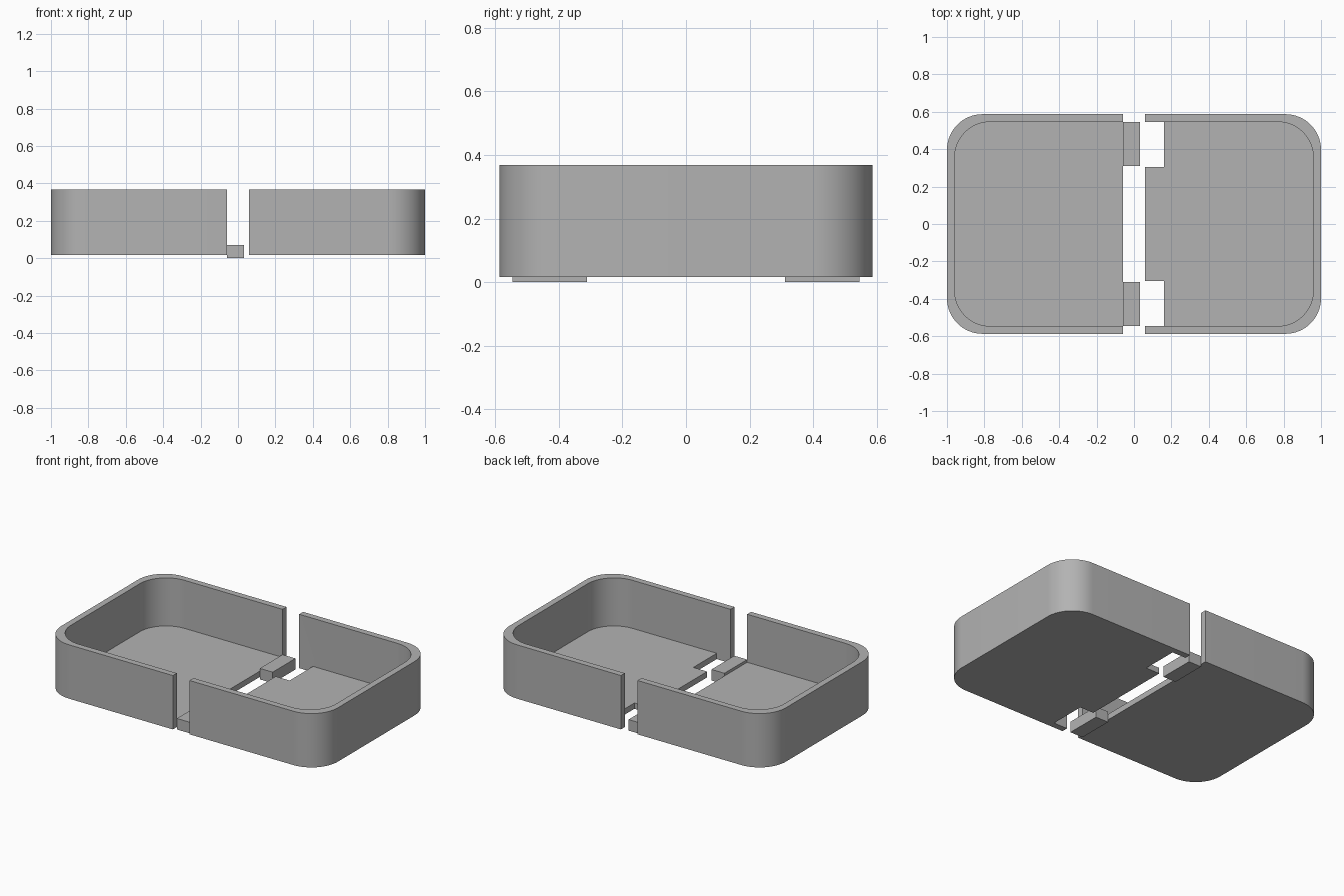
import bpy
import bmesh
import math

if "Cube" in bpy.data.objects:
    bpy.data.objects.remove(bpy.data.objects["Cube"])

grey = bpy.data.materials.new("plain grey")
grey.use_nodes = True
colour = (0.45, 0.45, 0.45, 1)
grey.diffuse_color = colour
grey.node_tree.nodes["Principled BSDF"].inputs["Base Color"].default_value = colour

HALF_X, HALF_Y = 1.0, 0.587
BOTTOM, FLOOR, RIM = 0.016, 0.054, 0.368
WALL, RADIUS, GAP = 0.041, 0.19, 0.06


def prism(name, outline, z0, z1):
    """Extrude a flat outline between two heights."""
    bm = bmesh.new()
    face = bm.faces.new([bm.verts.new((x, y, z0)) for x, y in outline])
    top = bmesh.ops.extrude_face_region(bm, geom=[face])["geom"]
    for v in top:
        if isinstance(v, bmesh.types.BMVert):
            v.co.z = z1
    bmesh.ops.recalc_face_normals(bm, faces=bm.faces)
    mesh = bpy.data.meshes.new(name)
    bm.to_mesh(mesh)
    bm.free()
    mesh.materials.append(grey)
    obj = bpy.data.objects.new(name, mesh)
    bpy.context.collection.objects.link(obj)
    return obj


def box(name, x0, x1, y0, y1, z0, z1):
    return prism(name, [(x0, y0), (x1, y0), (x1, y1), (x0, y1)], z0, z1)


def half_outline(side, start, inset, steps=16):
    """Half of a rounded rectangle, open towards the centre gap."""
    hx, hy = HALF_X - inset, HALF_Y - inset
    arc = [(hx - RADIUS + RADIUS * math.sin(a), hy - RADIUS + RADIUS * math.cos(a))
           for a in (math.pi / 2 * i / steps for i in range(steps + 1))]
    pts = [(start, hy)] + arc + [(x, -y) for x, y in reversed(arc)] + [(start, -hy)]
    return [(side * x, y) for x, y in pts]


def cut(obj, cutter):
    cutter.hide_render = True
    mod = obj.modifiers.new("cut", "BOOLEAN")
    mod.operation = "DIFFERENCE"
    mod.solver = "EXACT"
    mod.object = cutter
    bpy.context.view_layer.objects.active = obj
    bpy.ops.object.modifier_apply(modifier=mod.name)
    bpy.data.objects.remove(cutter)


# Two tray halves, each hollowed out and open at the middle
halves = {}
for side, name in ((-1, "right_tray_half"), (1, "left_tray_half")):
    tray = prism(name, half_outline(side, GAP, 0), BOTTOM, RIM)
    cut(tray, prism("cavity", half_outline(side, 0, WALL), FLOOR, RIM + 0.1))
    halves[side] = tray

for y_side, label in ((-1, "front"), (1, "back")):
    # Notches through the floor of one half
    y_in, y_out = sorted((y_side * 0.304, y_side * (HALF_Y - WALL)))
    cut(halves[1], box("notch", 0, 0.16, y_in, y_out, -0.1, FLOOR + 0.05))
    # Joining tabs on the other half
    y_in, y_out = sorted((y_side * 0.311, y_side * 0.546))
    box(label + "_tab", -GAP, 0.033, y_in, y_out, 0, 0.072)

# Smooth corners, crisp edges
bpy.ops.object.select_all(action="DESELECT")
for tray in halves.values():
    tray.select_set(True)
bpy.context.view_layer.objects.active = halves[1]
bpy.ops.object.shade_smooth_by_angle(angle=math.radians(30))
